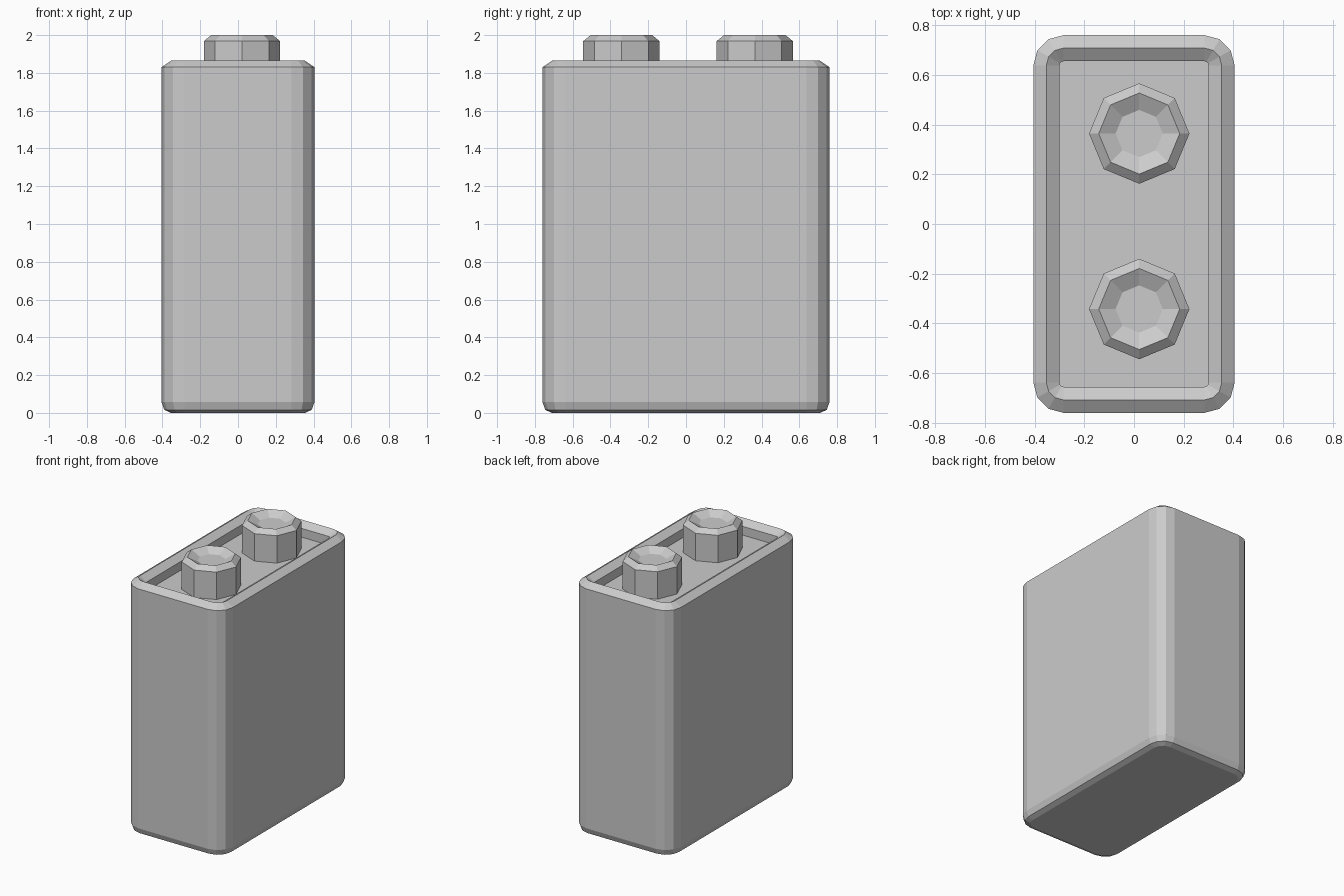
import bpy, bmesh
from math import sin, cos, pi

if "Cube" in bpy.data.objects:
    bpy.data.objects.remove(bpy.data.objects["Cube"])


def rounded_rect(hx, hy, r, z, segs=3):
    pts = []
    for i, (sx, sy) in enumerate([(1, 1), (-1, 1), (-1, -1), (1, -1)]):
        for k in range(segs + 1):
            a = (i + k / segs) * pi / 2
            pts.append((sx * (hx - r) + r * cos(a), sy * (hy - r) + r * sin(a), z))
    return pts


def octagon(cx, cy, r, z):
    return [(cx + r * cos(k * pi / 4), cy + r * sin(k * pi / 4), z) for k in range(8)]


def loft(name, rings):
    """Skin a stack of equal-length rings and cap both ends."""
    bm = bmesh.new()
    loops = [[bm.verts.new(p) for p in ring] for ring in rings]
    n = len(loops[0])
    for a, b in zip(loops, loops[1:]):
        for i in range(n):
            j = (i + 1) % n
            bm.faces.new((a[i], a[j], b[j], b[i]))
    bm.faces.new(loops[0][::-1])
    bm.faces.new(loops[-1])
    bmesh.ops.recalc_face_normals(bm, faces=bm.faces)
    mesh = bpy.data.meshes.new(name)
    bm.to_mesh(mesh)
    bm.free()
    obj = bpy.data.objects.new(name, mesh)
    bpy.context.collection.objects.link(obj)
    return obj


HX, HY, R, FLOOR = 0.405, 0.76, 0.122, 1.765

# Case: rounded bottom, chamfered rim, recessed top (inset, height)
case_profile = [(0.05, 0.0), (0.015, 0.016), (0.0, 0.057), (0.0, 1.83),
                (0.052, 1.865), (0.105, 1.83), (0.105, FLOOR)]
loft("battery_case", [rounded_rect(HX - d, HY - d, R - d, z) for d, z in case_profile])

# Terminals: octagonal posts with a chamfered edge and dished top (radius, height)
post_profile = [(0.202, FLOOR), (0.202, 1.968), (0.163, 2.0), (0.095, 1.965)]
for name, y in (("front_terminal", -0.342), ("back_terminal", 0.364)):
    loft(name, [octagon(0.021, y, r, z) for r, z in post_profile])
